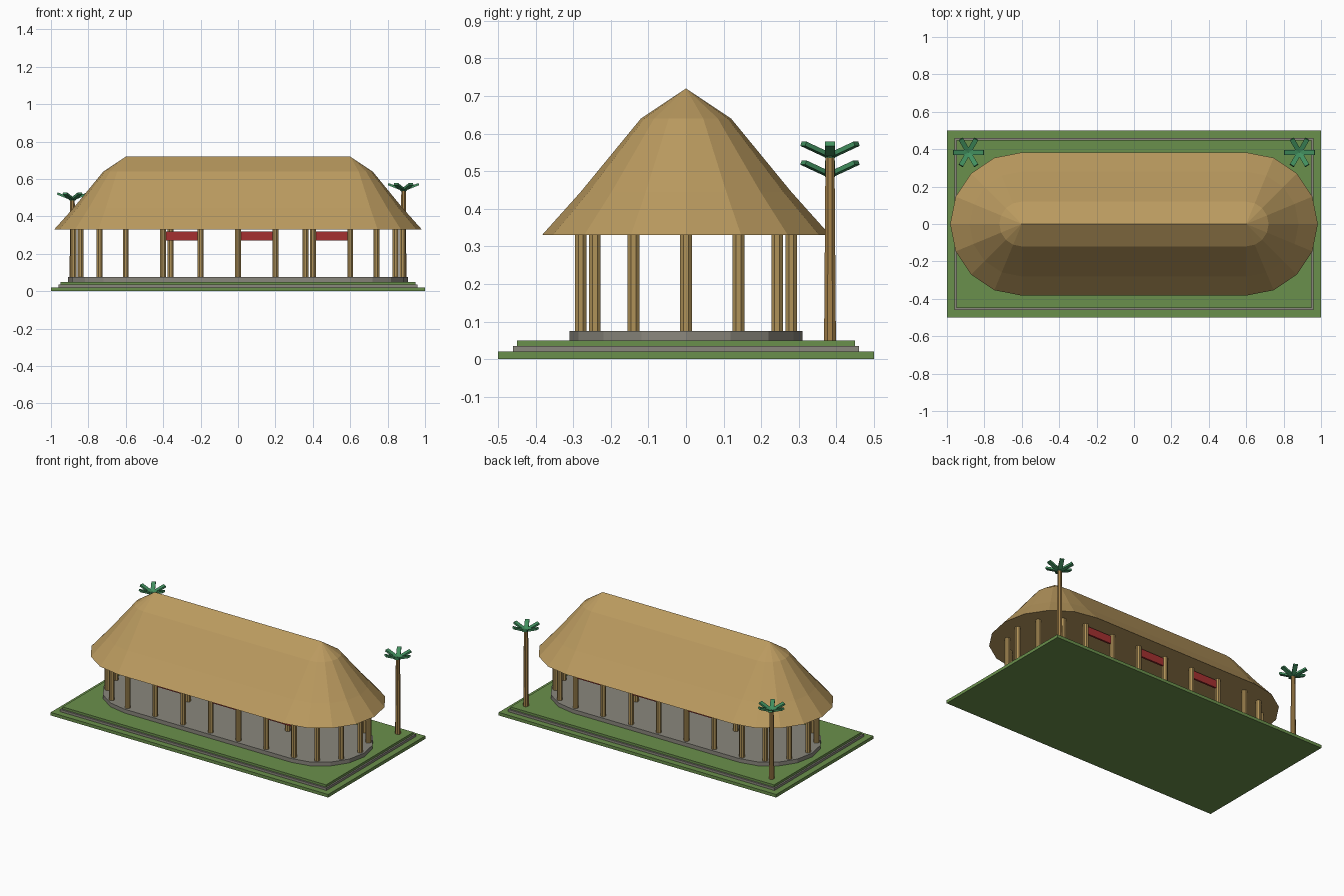
import bpy, bmesh, math
from mathutils import Matrix, Vector

if "Cube" in bpy.data.objects:
    bpy.data.objects.remove(bpy.data.objects["Cube"])


def material(name, hexcode):
    lin = []
    for i in (0, 2, 4):
        c = int(hexcode[i:i + 2], 16) / 255
        lin.append(c / 12.92 if c <= 0.04045 else ((c + 0.055) / 1.055) ** 2.4)
    m = bpy.data.materials.new(name)
    m.diffuse_color = (*lin, 1)
    m.use_nodes = True
    m.node_tree.nodes["Principled BSDF"].inputs["Base Color"].default_value = m.diffuse_color
    return m


GRASS = material("grass green", "6A904C")
STONE = material("stone grey", "8A877D")
THATCH = material("thatch straw", "BA9A5F")
WOOD = material("post wood", "B09258")
TRUNK = material("trunk brown", "A5824A")
LEAF = material("palm green", "42905F")
RED = material("red board", "A53030")


def finish(name, bm, mat):
    bmesh.ops.recalc_face_normals(bm, faces=bm.faces)
    me = bpy.data.meshes.new(name)
    bm.to_mesh(me)
    bm.free()
    me.materials.append(mat)
    ob = bpy.data.objects.new(name, me)
    bpy.context.collection.objects.link(ob)
    return ob


def box(name, center, size, mat):
    bm = bmesh.new()
    bmesh.ops.create_cube(bm, size=1, matrix=Matrix.Translation(center) @ Matrix.Diagonal((*size, 1)))
    return finish(name, bm, mat)


def pole(name, x, y, z0, z1, r0, r1, mat):
    bm = bmesh.new()
    spin = Matrix.Rotation(math.pi / 8, 4, 'Z')
    bmesh.ops.create_cone(bm, cap_ends=True, segments=8, radius1=r0, radius2=r1, depth=z1 - z0,
                          matrix=Matrix.Translation((x, y, (z0 + z1) / 2)) @ spin)
    return finish(name, bm, mat)


def stadium(r, z, half=0.6, steps=8):
    """Outline with two straight sides and two faceted round ends."""
    pts = []
    for side in (1, -1):
        for i in range(steps + 1):
            a = -math.pi / 2 + math.pi * i / steps
            pts.append(Vector((side * (half + r * math.cos(a)), side * r * math.sin(a), z)))
    return pts


def loft(name, rings, mat):
    """Skin stacked stadium rings given as (radius, height)."""
    bm = bmesh.new()
    loops = [[bm.verts.new(p) for p in stadium(r, z)] for r, z in rings]
    for a, b in zip(loops, loops[1:]):
        for i in range(len(a)):
            j = (i + 1) % len(a)
            bm.faces.new((a[i], a[j], b[j], b[i]))
    bm.faces.new(loops[0][::-1])
    if rings[-1][0] > 0:
        bm.faces.new(loops[-1])
    bmesh.ops.remove_doubles(bm, verts=bm.verts, dist=0.0005)
    return finish(name, bm, mat)


# Ground tiers
box("lawn", (0, 0, 0.01), (2, 1, 0.02), GRASS)
box("stone_step", (0, 0, 0.0275), (1.92, 0.92, 0.015), STONE)
box("upper_lawn", (0, 0, 0.0425), (1.9, 0.9, 0.015), GRASS)

# Rounded floor and thatched roof
loft("floor_slab", [(0.31, 0.05), (0.31, 0.075)], STONE)
loft("thatched_roof", [(0.383, 0.33), (0.28, 0.445), (0.12, 0.64), (0, 0.72)], THATCH)

# Posts around the floor edge and two inside
spots = [(0.2 * i, s * 0.28) for i in range(-2, 3) for s in (-1, 1)]
for side in (-1, 1):
    for k in range(7):
        a = math.radians(-90 + 30 * k)
        spots.append((side * (0.6 + 0.28 * math.cos(a)), 0.28 * math.sin(a)))
    spots.append((side * 0.36, 0))
for n, (x, y) in enumerate(spots):
    pole(f"post_{n}", x, y, 0.075, 0.335, 0.017, 0.017, WOOD)

# Red boards hung between posts on both long sides
for x in (-0.3, 0.1, 0.5):
    for s in (-1, 1):
        box("hanging_board", (x, s * 0.28, 0.295), (0.18, 0.012, 0.05), RED)

# Palms with six rising fronds each
for x, top in ((-0.885, 0.485), (0.885, 0.535)):
    pole("palm_trunk", x, 0.383, 0.05, top + 0.005, 0.017, 0.013, TRUNK)
    bm = bmesh.new()
    for k in range(6):
        place = (Matrix.Translation((x, 0.383, top + 0.005)) @ Matrix.Rotation(math.radians(60 * k), 4, 'Z')
                 @ Matrix.Rotation(math.radians(-22), 4, 'Y') @ Matrix.Translation((0.044, 0, 0))
                 @ Matrix.Diagonal((0.088, 0.026, 0.012, 1)))
        bmesh.ops.create_cube(bm, size=1, matrix=place)
    finish("palm_fronds", bm, LEAF)
